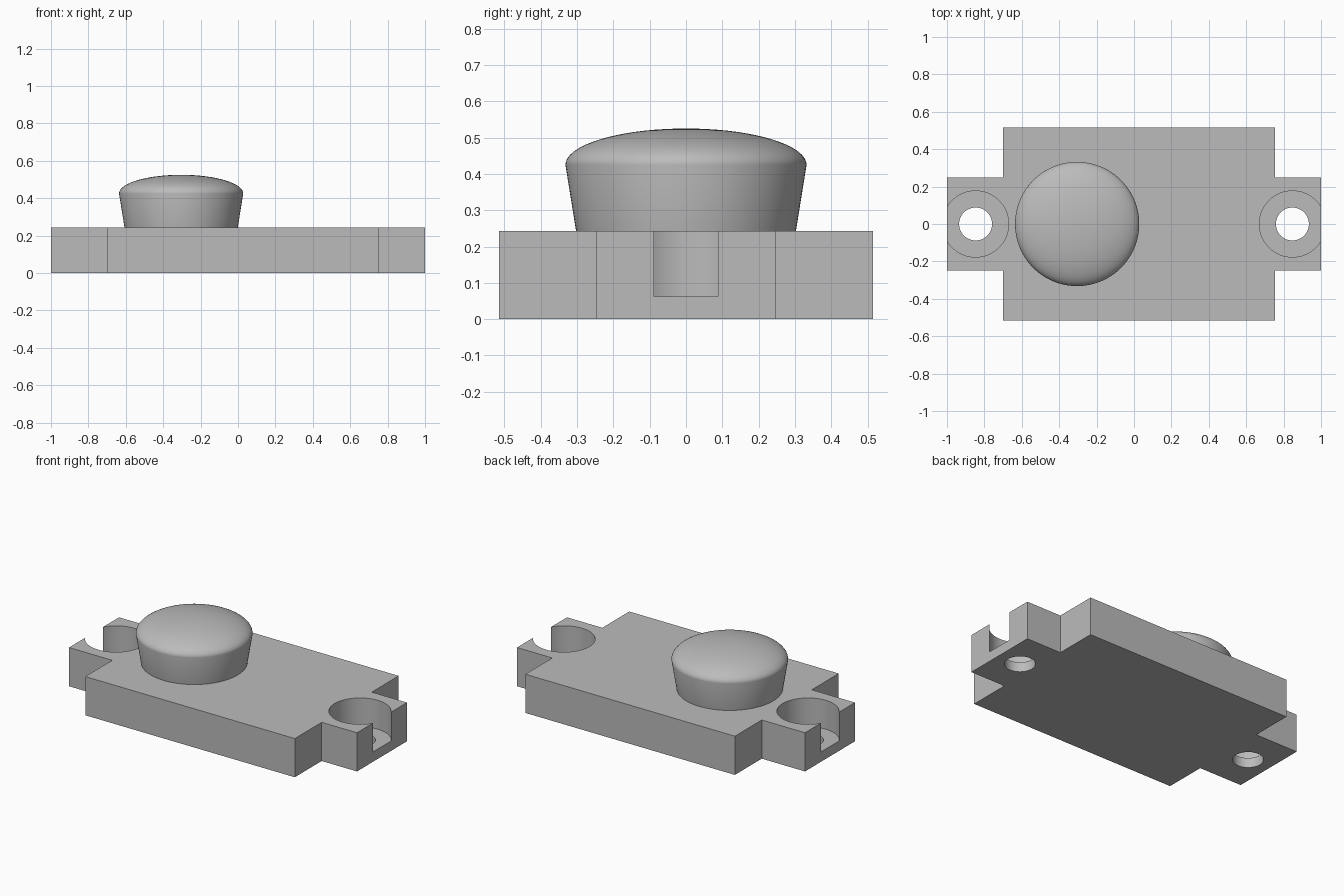
import bpy
import bmesh
import math

cube = bpy.data.objects.get("Cube")
if cube:
    bpy.data.objects.remove(cube, do_unlink=True)

TOP = 0.243

grey = bpy.data.materials.new("plain grey")
grey.use_nodes = True
grey.diffuse_color = (0.5, 0.5, 0.5, 1)
grey.node_tree.nodes["Principled BSDF"].inputs["Base Color"].default_value = (0.5, 0.5, 0.5, 1)


def finish(bm, name, location=(0, 0, 0)):
    bmesh.ops.recalc_face_normals(bm, faces=bm.faces)
    mesh = bpy.data.meshes.new(name)
    bm.to_mesh(mesh)
    bm.free()
    mesh.materials.append(grey)
    obj = bpy.data.objects.new(name, mesh)
    obj.location = location
    bpy.context.collection.objects.link(obj)
    return obj


def lathe(name, profile, x, steps=96):
    """Spin a (radius, height) profile around a vertical axis at x."""
    bm = bmesh.new()
    verts = [bm.verts.new((r, 0, z)) for r, z in profile]
    edges = [bm.edges.new(pair) for pair in zip(verts, verts[1:])]
    bmesh.ops.spin(bm, geom=verts + edges, cent=(0, 0, 0), axis=(0, 0, 1),
                   angle=math.tau, steps=steps)
    bmesh.ops.remove_doubles(bm, verts=bm.verts, dist=1e-5)
    return finish(bm, name, (x, 0, 0))


# Plate with a mounting tab at each end
left, right, depth, tab = 0.755, -0.70, 0.515, 0.248
half = [(right, depth), (right, tab), (-1, tab)]
other = [(1, tab), (left, tab), (left, depth)]
outline = half + [(x, -y) for x, y in reversed(half)]
outline += [(x, -y) for x, y in reversed(other)] + other
bm = bmesh.new()
face = bm.faces.new([bm.verts.new((x, y, 0)) for x, y in outline])
extruded = bmesh.ops.extrude_face_region(bm, geom=[face])
top_verts = [v for v in extruded["geom"] if isinstance(v, bmesh.types.BMVert)]
bmesh.ops.translate(bm, verts=top_verts, vec=(0, 0, TOP))
plate = finish(bm, "base_plate")

# Counterbored screw holes that break through the tab ends
bore = [(0, -0.1), (0.088, -0.1), (0.088, 0.062), (0.177, 0.062), (0.177, 0.4), (0, 0.4)]
for side, label in ((1, "left"), (-1, "right")):
    cutter = lathe(label + "_hole_cutter", bore, side * 0.847, 64)
    cutter.hide_render = True
    cutter.hide_viewport = False
    mod = plate.modifiers.new(label + "_hole", "BOOLEAN")
    mod.operation = "DIFFERENCE"
    mod.solver = "EXACT"
    mod.object = cutter

# Bake the holes and drop the cutters
bpy.context.view_layer.update()
graph = bpy.context.evaluated_depsgraph_get()
cut_mesh = bpy.data.meshes.new_from_object(plate.evaluated_get(graph))
cutters = [m.object for m in plate.modifiers]
plate.modifiers.clear()
plate.data = cut_mesh
for cutter in cutters:
    bpy.data.objects.remove(cutter, do_unlink=True)

# Flared button with an elliptical dome
rim, rim_z, dome = 0.332, 0.425, 0.1
profile = [(0, TOP - 0.005), (0.302, TOP - 0.005)]
count = 18
for i in range(count + 1):
    a = math.pi / 2 * i / count
    profile.append((rim * math.cos(a) if i < count else 0, rim_z + dome * math.sin(a)))
button = lathe("push_button", profile, -0.304)

# Smooth curved walls, keep hard edges
bpy.ops.object.select_all(action="DESELECT")
for obj in (plate, button):
    obj.select_set(True)
bpy.context.view_layer.objects.active = button
bpy.ops.object.shade_smooth_by_angle(angle=math.radians(30))
